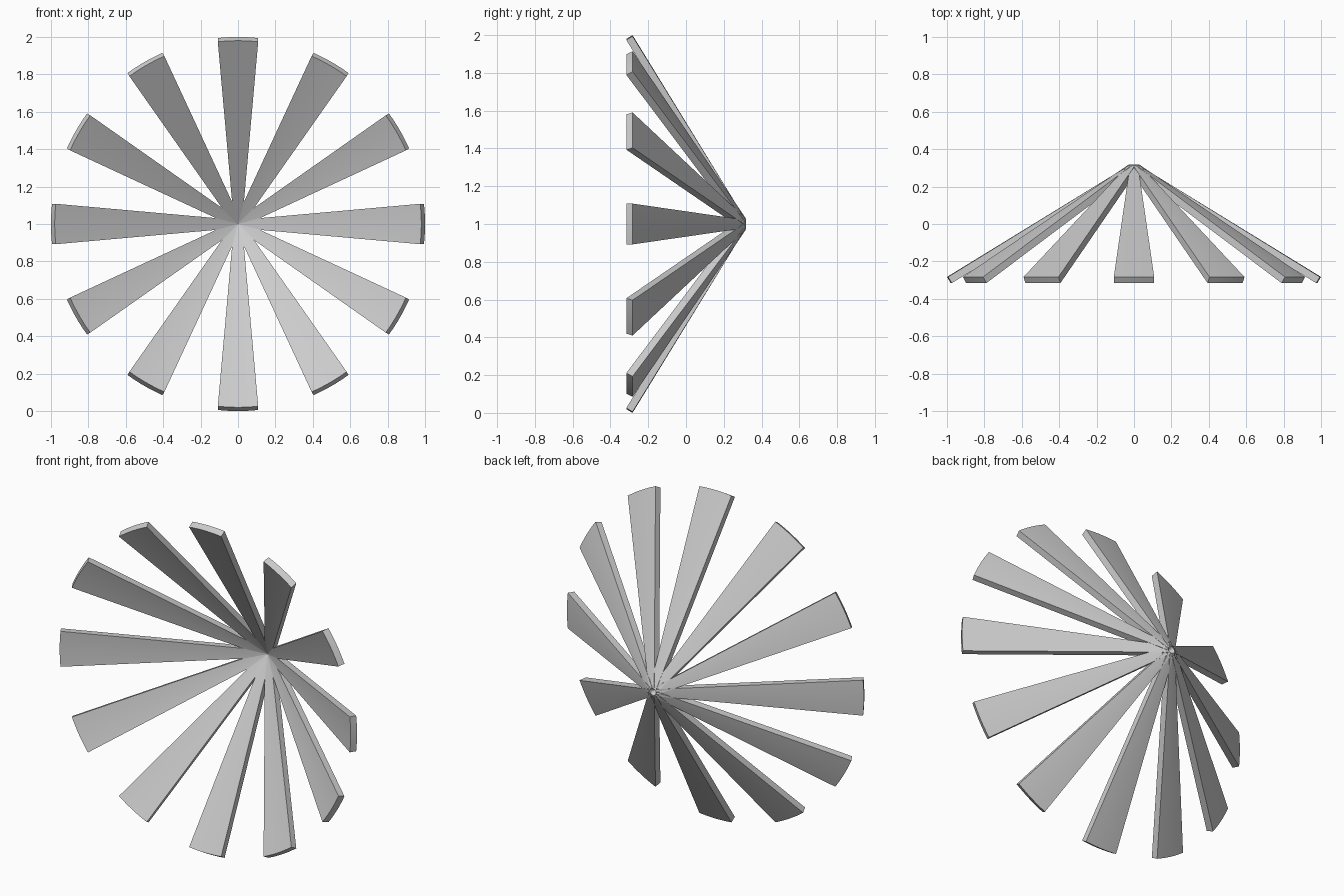
import bpy, bmesh
from math import radians
from mathutils import Matrix, Vector

if "Cube" in bpy.data.objects:
    bpy.data.objects.remove(bpy.data.objects["Cube"])

COUNT, ACROSS = 12, 8
# (radius, y) at hub and rim, for the outer and inner surface of a blade
OUTER = (Vector((0.02, 0.318)), Vector((1.0, -0.283)))
INNER = (Vector((0.0, 0.285)), Vector((0.98, -0.316)))
HALF_HUB, HALF_RIM = 0.021, 0.108


def point(line, t, s):
    # tapered blade, bowed to follow the rim circle at its wide end
    r, y = line[t]
    half = (HALF_HUB, HALF_RIM)[t]
    x = s * half
    if t:
        r = (r * r - x * x) ** 0.5
    return Vector((x, y, r))


def blade(name, angle):
    bm = bmesh.new()
    steps = [-1 + 2 * i / ACROSS for i in range(ACROSS + 1)]
    # ring order: outer hub, outer rim, inner rim, inner hub
    rows = [[bm.verts.new(point(line, t, s)) for s in steps]
            for line, t in ((OUTER, 0), (OUTER, 1), (INNER, 1), (INNER, 0))]
    for k in range(4):
        a, b = rows[k], rows[(k + 1) % 4]
        for i in range(ACROSS):
            bm.faces.new((a[i], a[i + 1], b[i + 1], b[i]))
    # side faces
    for i in (0, -1):
        bm.faces.new([row[i] for row in rows])
    bmesh.ops.recalc_face_normals(bm, faces=bm.faces)
    bm.transform(Matrix.Translation((0, 0, 1)) @ Matrix.Rotation(angle, 4, 'Y'))
    mesh = bpy.data.meshes.new(name)
    bm.to_mesh(mesh)
    bm.free()
    obj = bpy.data.objects.new(name, mesh)
    bpy.context.collection.objects.link(obj)
    bpy.context.view_layer.objects.active = obj
    obj.select_set(True)


# twelve blades radiating from the hub
for n in range(COUNT):
    blade(f"blade_{n + 1:02d}", radians(360 / COUNT * n))

bpy.ops.object.shade_smooth_by_angle(angle=radians(30))
